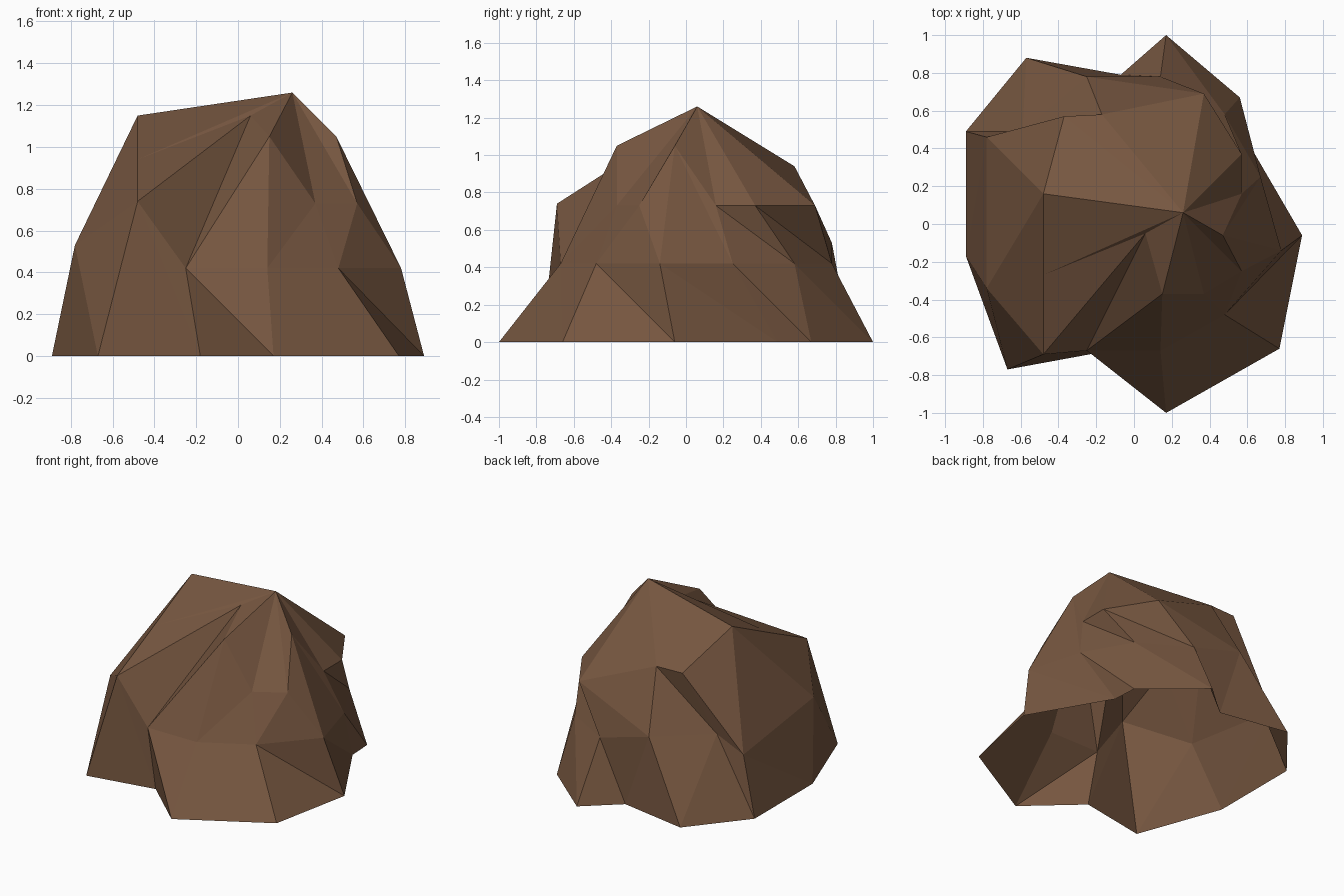
import bpy, bmesh

if "Cube" in bpy.data.objects:
    bpy.data.objects.remove(bpy.data.objects["Cube"])

# Three jagged cross-sections, twelve corners each, running anticlockwise from +x
GROUND = [(.89, -.06, 0), (.57, .49, 0), (.56, .67, 0), (.17, 1, 0), (-.07, .79, 0), (-.57, .88, 0),
          (-.89, .49, 0), (-.89, -.17, 0), (-.67, -.77, 0), (-.18, -.68, 0), (.17, -1, 0), (.77, -.66, 0)]
MIDDLE = [(.78, -.14, .42), (.67, .25, .42), (.48, .58, .42), (.14, .78, .42), (-.25, .78, .53), (-.59, .49, .53),
          (-.78, .46, .42), (-.78, -.34, .53), (-.48, -.69, .74), (-.25, -.67, .42), (.14, -.67, .42), (.48, -.48, .42)]
SHOULDER = [(.47, -.06, 1.05), (.57, .16, .73), (.57, .37, .73), (.37, .69, .73), (-.17, .58, .94), (-.37, .57, .94),
            (-.48, .16, 1.15), (-.48, -.27, .94), (.06, -.05, 1.15), (.15, -.37, 1.05), (.37, -.37, .73), (.57, -.25, .73)]
PEAK = (.26, .06, 1.26)


def loft_to_peak(name, sections, peak, material):
    """Bridge the cross-sections with triangle pairs, then fan the last one to the peak."""
    bm = bmesh.new()
    rings = [[bm.verts.new(p) for p in section] for section in sections]
    top = bm.verts.new(peak)
    n = len(rings[0])
    for i in range(n):
        j = (i + 1) % n
        for low, high in zip(rings, rings[1:]):
            bm.faces.new((low[i], low[j], high[i]))
            bm.faces.new((low[j], high[j], high[i]))
        bm.faces.new((rings[-1][i], rings[-1][j], top))
    mesh = bpy.data.meshes.new(name)
    bm.to_mesh(mesh)
    bm.free()
    mesh.materials.append(material)
    obj = bpy.data.objects.new(name, mesh)
    bpy.context.collection.objects.link(obj)
    return obj


brown = bpy.data.materials.new("earth_brown")
brown.diffuse_color = (.182, .094, .051, 1)
brown.use_nodes = True
brown.node_tree.nodes["Principled BSDF"].inputs["Base Color"].default_value = brown.diffuse_color

# Faceted rock, open underneath
loft_to_peak("rock", [GROUND, MIDDLE, SHOULDER], PEAK, brown)
